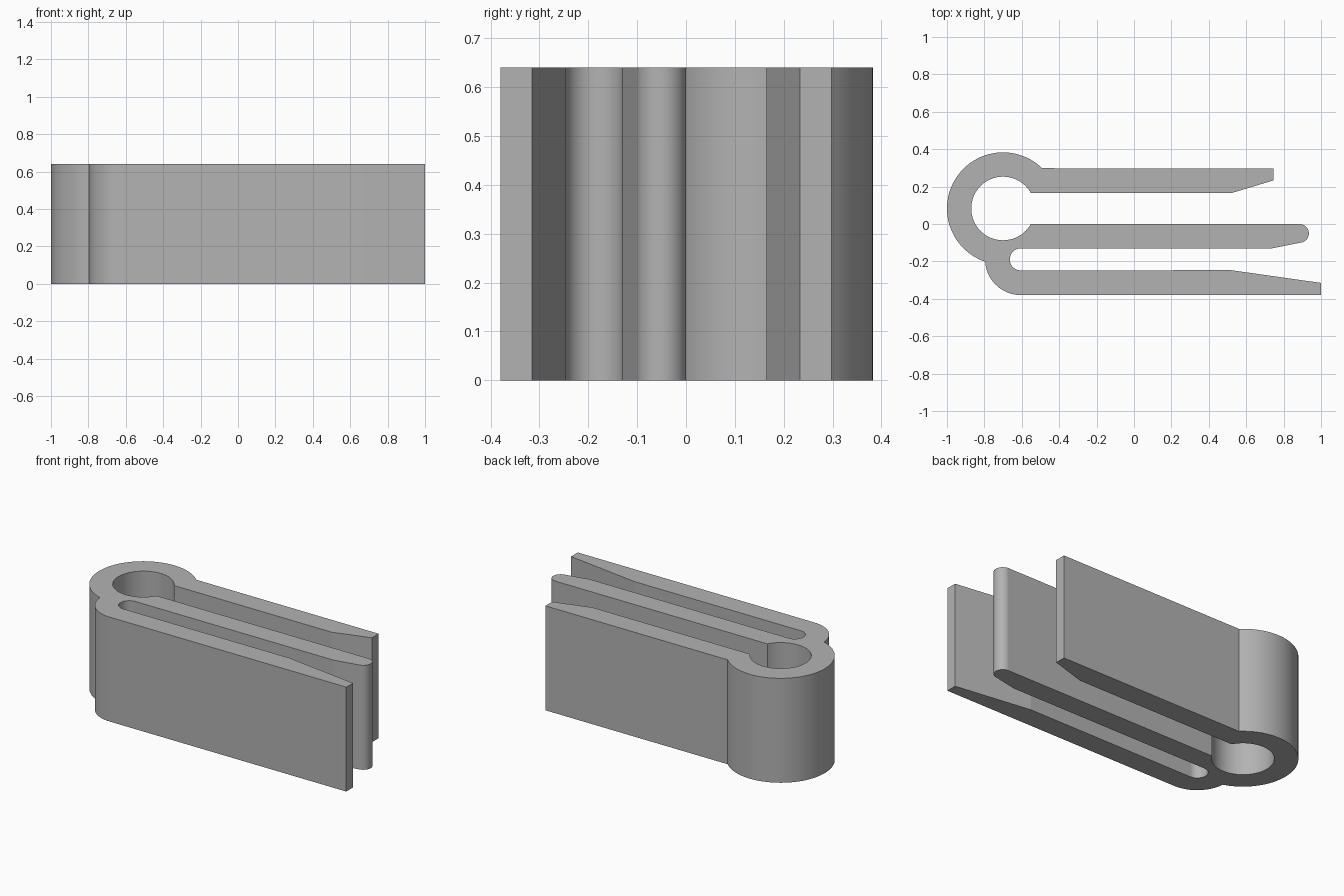
import bpy, bmesh
from math import radians, cos, sin, ceil

cube = bpy.data.objects.get("Cube")
if cube:
    bpy.data.objects.remove(cube, do_unlink=True)

HEIGHT = 0.64
RING = (-0.70, 0.083)
FOOT = (-0.605, -0.189)


def arc(centre, radius, start, end, step=4):
    """Points along an arc, angles in degrees."""
    n = ceil(abs(end - start) / step)
    angles = [radians(start + (end - start) * i / n) for i in range(n + 1)]
    return [(centre[0] + radius * cos(a), centre[1] + radius * sin(a)) for a in angles]


# Clip outline, counter-clockwise
outline = arc(RING, 0.30, 45.8, 251.8)                  # outside of the spring loop
outline += arc(FOOT, 0.191, 184, 270)                   # outside of the front bend
outline += [(1, -0.38), (1, -0.315), (0.52, -0.247)]    # front arm
outline += arc(FOOT, 0.059, 270, 90)                    # slot end
outline += [(0.74, -0.13)]                              # middle arm taper
outline += arc((0.885, -0.05), 0.05, -79, 90)           # rounded middle tip
outline += arc(RING, 0.17, -29.2, -331.2)               # inside of the spring loop
outline += [(0.52, 0.165), (0.745, 0.233), (0.745, 0.298)]  # back arm

# Extrude the outline to full height
bm = bmesh.new()
base = bm.faces.new([bm.verts.new((x, y, 0)) for x, y in outline])
top = bmesh.ops.extrude_face_region(bm, geom=[base], use_keep_orig=True)
verts = [v for v in top["geom"] if isinstance(v, bmesh.types.BMVert)]
bmesh.ops.translate(bm, verts=verts, vec=(0, 0, HEIGHT))
bmesh.ops.recalc_face_normals(bm, faces=bm.faces)
mesh = bpy.data.meshes.new("spring_clip")
bm.to_mesh(mesh)
bm.free()

clip = bpy.data.objects.new("spring_clip", mesh)
bpy.context.collection.objects.link(clip)

# Plain grey material
GREY = (0.45, 0.45, 0.45, 1)
mat = bpy.data.materials.new("plain_grey")
mat.use_nodes = True
mat.diffuse_color = GREY
mat.node_tree.nodes["Principled BSDF"].inputs["Base Color"].default_value = GREY
mesh.materials.append(mat)

# Smooth the curved walls, keep taper edges crisp
bpy.ops.object.select_all(action="DESELECT")
clip.select_set(True)
bpy.context.view_layer.objects.active = clip
bpy.ops.object.shade_smooth_by_angle(angle=radians(6))
